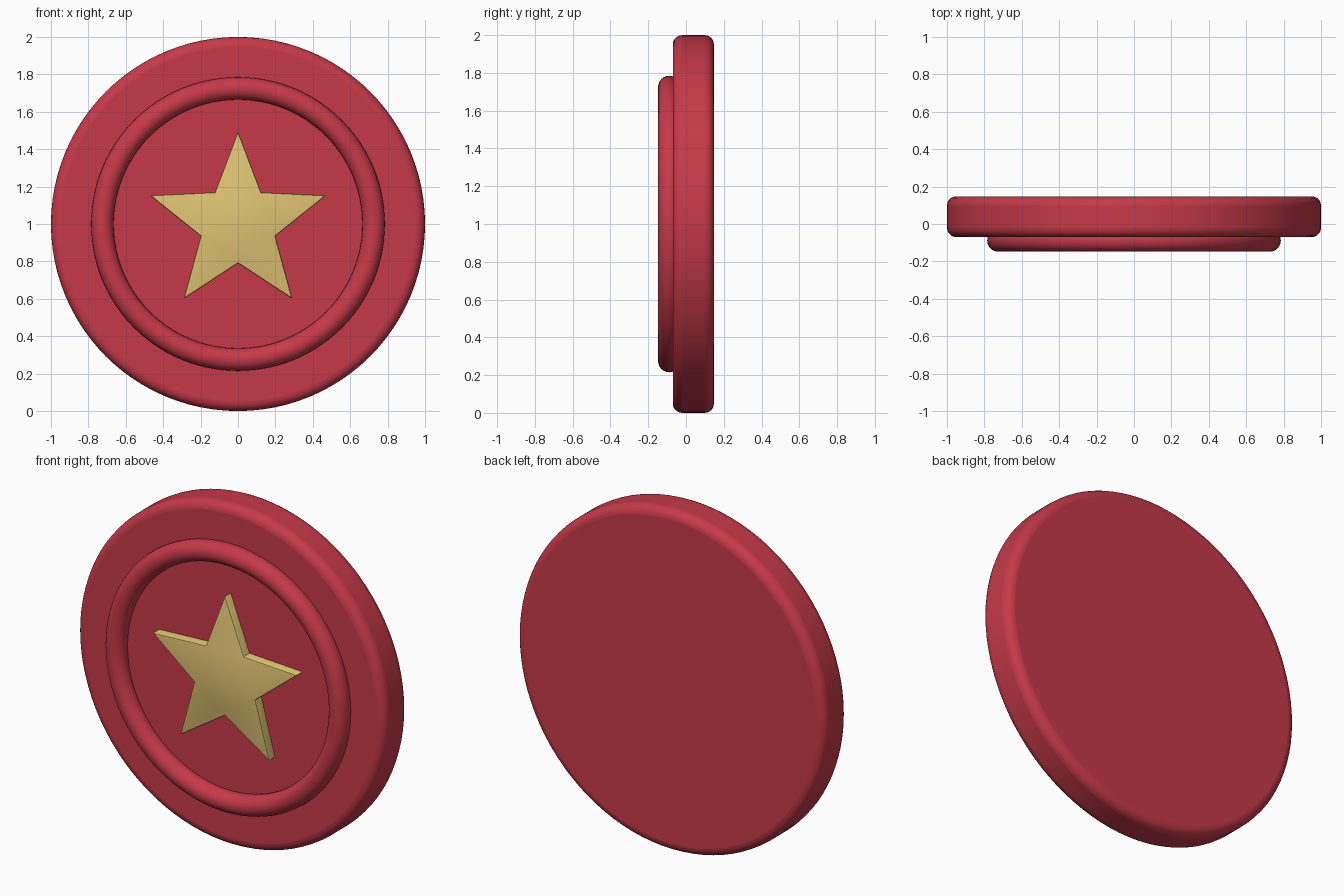
import bpy, bmesh, math
from mathutils import Matrix

if "Cube" in bpy.data.objects:
    bpy.data.objects.remove(bpy.data.objects["Cube"])

CENTER_Z = 1.0
FRONT, BACK = -0.07, 0.148          # disc faces along y
STAND = Matrix.Rotation(math.pi / 2, 4, 'X')   # local +z -> -y (front)


def material(name, color):
    m = bpy.data.materials.new(name)
    m.diffuse_color = (*color, 1)
    m.use_nodes = True
    m.node_tree.nodes["Principled BSDF"].inputs["Base Color"].default_value = m.diffuse_color
    return m


red = material("red", (0.565, 0.042, 0.065))
gold = material("gold", (0.745, 0.555, 0.172))


def finish(ob, name, mat, angle):
    ob.name = name
    ob.data.materials.append(mat)
    bpy.ops.object.select_all(action='DESELECT')
    ob.select_set(True)
    bpy.context.view_layer.objects.active = ob
    bpy.ops.object.shade_smooth_by_angle(angle=math.radians(angle))


def add_bevel(ob, width, segments):
    b = ob.modifiers.new("rounded_edges", 'BEVEL')
    b.width, b.segments = width, segments
    b.limit_method = 'ANGLE'
    b.angle_limit = math.radians(30)


# Main disc with rounded rims
bpy.ops.mesh.primitive_cylinder_add(
    vertices=96, radius=1, depth=BACK - FRONT,
    location=(0, (FRONT + BACK) / 2, CENTER_Z), rotation=(math.pi / 2, 0, 0))
disc = bpy.context.object
add_bevel(disc, 0.05, 5)
finish(disc, "disc", red, 40)

# Raised ring, half sunk into the front face
bpy.ops.mesh.primitive_torus_add(
    major_radius=0.725, minor_radius=0.06, major_segments=96, minor_segments=24,
    location=(0, -0.088, CENTER_Z), rotation=(math.pi / 2, 0, 0))
finish(bpy.context.object, "raised_ring", red, 40)

# Five-pointed star plate
bm = bmesh.new()
outline = []
for i in range(10):
    r = 0.21 if i % 2 else 0.495
    a = math.pi / 2 + i * math.pi / 5
    outline.append(bm.verts.new((r * math.cos(a), r * math.sin(a), 0)))
face = bm.faces.new(outline)
top = bmesh.ops.extrude_face_region(bm, geom=[face])["geom"]
bmesh.ops.translate(bm, vec=(0, 0, 0.075),
                    verts=[v for v in top if isinstance(v, bmesh.types.BMVert)])
bmesh.ops.recalc_face_normals(bm, faces=bm.faces)
# Soften the front outline and the tips
edges = [e for e in bm.edges if max(v.co.z for v in e.verts) > 0.05
         and (min(v.co.z for v in e.verts) > 0.05
              or e.verts[0].co.xy.length > 0.4)]
bmesh.ops.bevel(bm, geom=edges, offset=0.01, segments=2, profile=0.5,
                affect='EDGES', clamp_overlap=True)
bm.transform(Matrix.Translation((0, FRONT + 0.02, CENTER_Z)) @ STAND)
mesh = bpy.data.meshes.new("star")
bm.to_mesh(mesh)
bm.free()
star = bpy.data.objects.new("star", mesh)
bpy.context.collection.objects.link(star)
finish(star, "star", gold, 35)
